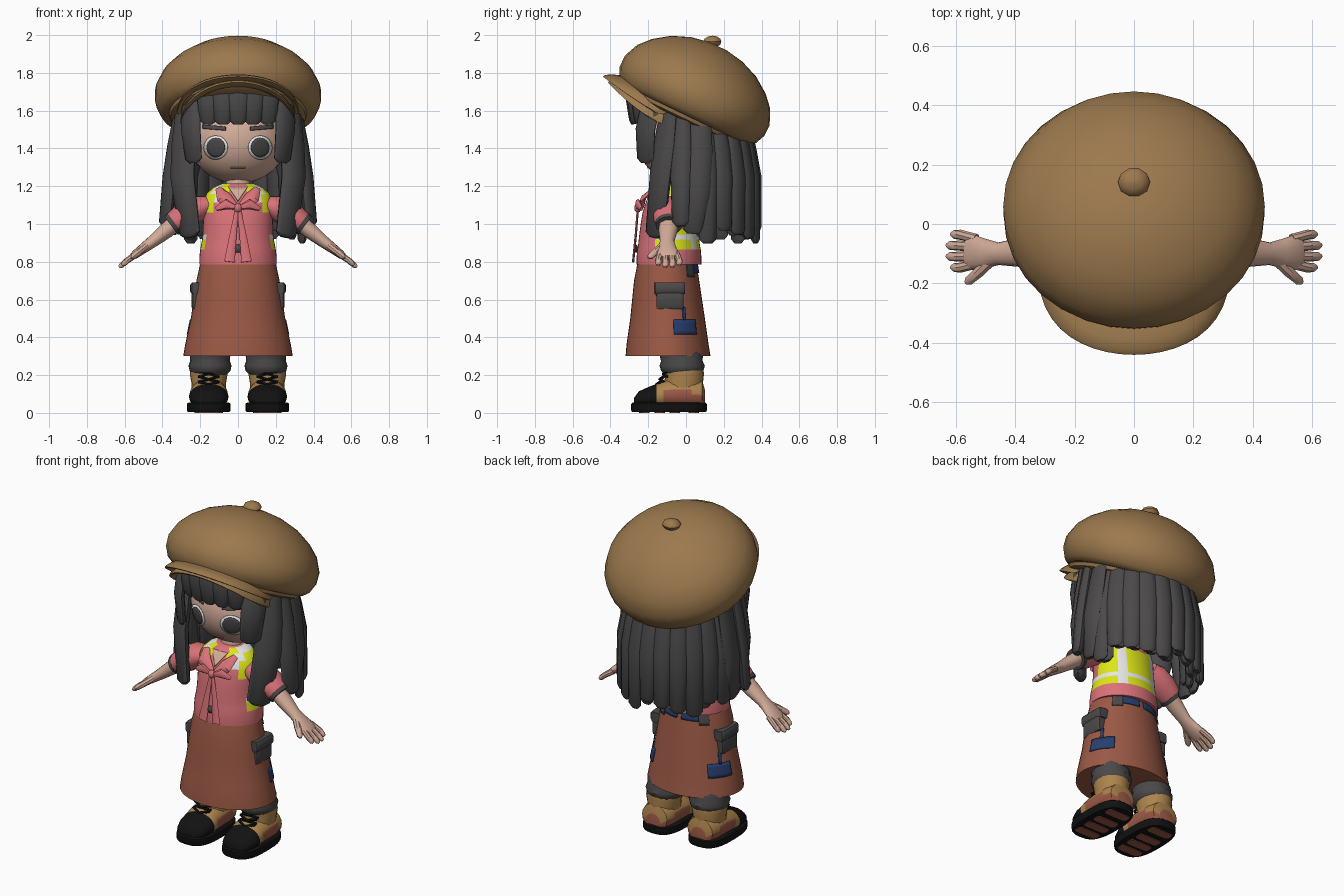
import bpy, bmesh, math
from mathutils import Vector as V

if "Cube" in bpy.data.objects:
    bpy.data.objects.remove(bpy.data.objects["Cube"])

COLOURS = dict(charcoal=(.07, .066, .066), hat_brown=(.33, .19, .075), skin=(.65, .41, .315),
               pink=(.7, .17, .19), rust=(.33, .1, .06), yellow=(.75, .83, .01),
               white=(.85, .85, .85), navy=(.02, .05, .16), black=(.006, .006, .006),
               tan=(.42, .23, .075))
MATS = {}
for label, rgb in COLOURS.items():
    m = bpy.data.materials.new(label)
    m.use_nodes = True
    m.diffuse_color = (*rgb, 1)
    m.node_tree.nodes["Principled BSDF"].inputs["Base Color"].default_value = (*rgb, 1)
    MATS[label] = m
made = []


def finish(name, bm, mats, rule=None):
    """Turn a bmesh into a named object; rule picks a colour name per face centre."""
    bmesh.ops.remove_doubles(bm, verts=bm.verts, dist=1e-5)
    bmesh.ops.recalc_face_normals(bm, faces=bm.faces)
    mats = mats.split()
    for f in bm.faces:
        if rule:
            f.material_index = mats.index(rule(f.calc_center_median()))
    me = bpy.data.meshes.new(name)
    bm.to_mesh(me)
    bm.free()
    for c in mats:
        me.materials.append(MATS[c])
    ob = bpy.data.objects.new(name, me)
    bpy.context.collection.objects.link(ob)
    made.append(ob)
    return ob


def loft(name, rings, mats, n=16, power=1, rule=None):
    """Skin rings of (centre, axis a, axis b) and cap both ends."""
    bm, loops = bmesh.new(), []
    bend = lambda t: math.copysign(abs(t) ** power, t)
    for c, a, b in rings:
        angles = [math.tau * i / n for i in range(n)]
        loops.append([bm.verts.new(V(c) + V(a) * bend(math.cos(t)) + V(b) * bend(math.sin(t)))
                      for t in angles])
    for lo, hi in zip(loops, loops[1:]):
        for i in range(n):
            j = (i + 1) % n
            bm.faces.new((lo[i], lo[j], hi[j], hi[i]))
    bm.faces.new(loops[0])
    bm.faces.new(loops[-1])
    return finish(name, bm, mats, rule)


def stack(name, rows, mats, x=0, **kw):
    """Horizontal rings from rows of (z, y, radius x, radius y)."""
    return loft(name, [((x, y, z), (rx, 0, 0), (0, ry, 0)) for z, y, rx, ry in rows], mats, **kw)


def tube(name, pts, sizes, side, mats, **kw):
    """Flattened tube along a path; sizes are half widths along and across side."""
    pts, rings = [V(p) for p in pts], []
    for i, p in enumerate(pts):
        t = (pts[min(i + 1, len(pts) - 1)] - pts[max(i - 1, 0)]).normalized()
        a = (V(side) - t * t.dot(V(side))).normalized()
        rings.append((p, a * sizes[i][0], t.cross(a) * sizes[i][1]))
    return loft(name, rings, mats, **kw)


def ball(name, c, r, mats, n=24, rows=12):
    steps = [math.pi * (i + .03) / (rows + .06) - math.pi / 2 for i in range(rows + 1)]
    return stack(name, [(c[2] + r[2] * math.sin(t), c[1], r[0] * math.cos(t), r[1] * math.cos(t))
                        for t in steps], mats, x=c[0], n=n)


def plate(name, fn, mats, nu=12, nv=4):
    """Thin sheet following the surface point function fn(u, v)."""
    bm = bmesh.new()
    g = [[bm.verts.new(fn(i / nu, j / nv)) for j in range(nv + 1)] for i in range(nu + 1)]
    for i in range(nu):
        for j in range(nv):
            bm.faces.new((g[i][j], g[i + 1][j], g[i + 1][j + 1], g[i][j + 1]))
    ob = finish(name, bm, mats)
    mod = ob.modifiers.new("thickness", "SOLIDIFY")
    mod.thickness, mod.offset = .006, 0


# Head, neck and painted face
HC, HR = V((0, -.02, 1.44)), V((.26, .235, .225))
ball("head", HC, HR, "skin", n=32, rows=16)
stack("neck", [(1.12, -.07, .07, .06), (1.28, -.05, .06, .06)], "skin")


def on_face(x, z, off):
    d = 1 - ((x - HC.x) / HR.x) ** 2 - ((z - HC.z) / HR.z) ** 2
    return V((x, HC.y - HR.y * math.sqrt(max(d, 0)) - off, z))


def face_disc(name, cx, cz, rx, rz, off, mat):
    plate(name, lambda u, v: on_face(cx + rx * v * math.cos(math.tau * u),
                                     cz + rz * v * math.sin(math.tau * u), off), mat, nu=24)


for s, tag in ((1, "left"), (-1, "right")):
    face_disc(tag + "_eye_white", s * .117, 1.405, .063, .063, .003, "white")
    face_disc(tag + "_pupil", s * .117, 1.405, .048, .052, .008, "charcoal")
    plate(tag + "_eyebrow", lambda u, v: on_face(s * (.065 + .12 * u), 1.495 + .01 * u + .02 * v, .008), "charcoal")
plate("mouth", lambda u, v: on_face(.08 * u - .04, 1.297 + .003 * v, .001), "tan")

# Cap: tilted crown, layered visor and top button
TILT = math.radians(25.6)
U, N = V((0, math.cos(TILT), -math.sin(TILT))), V((0, math.sin(TILT), math.cos(TILT)))
crown = [(-.035, .37), (-.01, .4), (.045, .424), (.11, .425), (.19, .39), (.25, .335),
         (.31, .25), (.35, .15), (.368, .05)]
loft("cap_crown", [(V((0, .03, 1.6)) - U * .02 + N * h, (r * 1.035, 0, 0), U * r) for h, r in crown],
     "hat_brown", n=32)
loft("cap_band", [(V((0, .02, 1.6)) - U * .025 + N * h, (r * .97, 0, 0), U * r)
                  for h, r in ((-.06, .35), (-.05, .37), (.01, .388))], "hat_brown", n=32)
for layer, drop, reach, flat in (("upper", 0, 1, .75), ("lower", .03, .94, 1)):
    rings = []
    for i in range(21):
        t = math.radians(-82 + 8.2 * i)
        sn, cs = math.sin(t), math.cos(t)
        inner = V((.3 * sn, -.29 * cs ** .7, 1.555 + .21 * cs ** flat - drop))
        outer = V((.328 * sn * reach, (-.05 - .39 * cs ** .6) * reach, 1.545 + .235 * cs ** flat - drop))
        rings.append(((inner + outer) / 2, (outer - inner) / 2, (0, -.003, .018)))
    loft(f"cap_visor_{layer}", rings, "hat_brown", n=10)
ball("cap_button", (0, .14, 1.965), (.054, .05, .032), "hat_brown", n=10, rows=6)

# Hair: scalp, fringe, side locks and two back layers
ball("hair_scalp", (0, .08, 1.5), (.3, .26, .27), "charcoal")


def lock(name, pts, wide, thick, side):
    path = [V(p) for p in pts]
    a, b, c = path
    tip = c + (c - b).normalized() * .022
    k = (.8, 1, 1, .85, .45)
    tube(name, [a, (a + b) / 2, b, c, tip], [(wide * f, thick * f) for f in k], side, "charcoal", n=10)


for i in range(5):
    x = (i - 2) * .08
    y = -.285 + x * x * 1.3
    lock(f"fringe_{i}", [(x, y + .01, 1.77), (x, y - .015, 1.66), (x, y, 1.55)], .058, .02, (1, x * 2, 0))
for s, tag in ((1, "left"), (-1, "right")):
    lock(tag + "_cheek_lock", [(s * .25, -.18, 1.66), (s * .25, -.215, 1.5), (s * .235, -.215, 1.345)],
         .07, .028, (s, 1, 0))
    lock(tag + "_front_lock", [(s * .28, -.09, 1.6), (s * .295, -.135, 1.25), (s * .255, -.165, .95)],
         .078, .04, (s, .8, 0))
    lock(tag + "_outer_lock", [(s * .31, -.02, 1.58), (s * .36, -.03, 1.25), (s * .385, -.03, 1.01)],
         .058, .035, (s * .5, 1, 0))
    lock(tag + "_rear_side_lock", [(s * .31, .08, 1.56), (s * .36, .06, 1.2), (s * .345, .04, .97)],
         .07, .03, (0, 1, 0))
for layer, count, r, top in (("outer", 11, .345, 1.52), ("inner", 10, .29, 1.45)):
    for i in range(count):
        t = math.radians(14 + 152 * i / (count - 1))
        d = V((math.cos(t), math.sin(t), 0))
        low = .92 + .045 * (i * 3 % 4) / 2 + (.02 if layer == "inner" else 0)
        base = V((0, .03, 0))
        lock(f"back_{layer}_lock_{i}", [base + d * (r - .05) + V((0, 0, top)),
                                        base + d * r + V((0, 0, 1.25)),
                                        base + d * (r + .005) + V((0, 0, low))],
             .056, .026, (-d.y, d.x, 0))


# Shirt and reflective vest
def shirt_colour(c):
    strap = .085 < abs(c.x) < .13
    if .86 < c.z < 1.11 and c.y > -.16 and (c.y > -.1 or c.z < .95):
        return "white" if .918 < c.z < .945 or (strap and c.y > 0) else "yellow"
    if c.z > 1.11 and abs(c.x) > .05 or c.z > 1.06 and abs(c.x) > .12:
        return "white" if strap else "yellow"
    return "pink"


stack("shirt", [(.785, -.09, .205, .172), (.82, -.09, .205, .172), (.865, -.09, .2, .168),
                (.892, -.09, .195, .163), (.918, -.09, .19, .16), (.945, -.09, .187, .157),
                (1, -.09, .185, .15), (1.06, -.09, .185, .14), (1.115, -.085, .182, .128),
                (1.16, -.08, .167, .115), (1.195, -.075, .13, .1), (1.215, -.07, .08, .08)],
      "pink yellow white", n=40, rule=shirt_colour)
plate("neck_opening", lambda u, v: V(((u - .5) * .1 * v, -.23 + .06 * v, 1.12 + .075 * v)), "skin")
ball("shirt_button", (0, -.265, .87), (.028, .012, .022), "charcoal", n=10, rows=6)
ball("bow_knot", (0, -.255, 1.085), (.022, .02, .025), "pink", n=10, rows=6)
for s, tag in ((1, "left"), (-1, "right")):
    tube(tag + "_collar", [(s * .015, -.235, 1.09), (s * .075, -.225, 1.14), (s * .1, -.165, 1.185)],
         [(.02, .012), (.042, .012), (.02, .012)], (1, 0, 0), "pink", n=8)
    tube(tag + "_bow_loop", [(0, -.255, 1.085), (s * .06, -.255, 1.105), (s * .115, -.235, 1.08)],
         [(.008, .008), (.028, .014), (.012, .008)], (0, 0, 1), "pink", n=8)
    tube(tag + "_bow_tail", [(s * .005, -.255, 1.08), (s * .025, -.265, .95), (s * .045, -.28, .8)],
         [(.01, .006), (.018, .006), (.028, .006)], (1, 0, 0), "pink", n=8)
    # Puffed sleeve, arm and hand
    tube(tag + "_sleeve", [(s * .16, -.08, 1.1), (s * .21, -.085, 1.085), (s * .28, -.09, 1.045), (s * .345, -.09, .998)],
         [(.075, .05), (.09, .07), (.09, .075), (.07, .06)], (0, 1, 0), "pink")
    tube(tag + "_cuff", [(s * .335, -.09, 1.005), (s * .354, -.09, .991)],
         [(.074, .064), (.07, .06)], (0, 1, 0), "charcoal")
    tube(tag + "_arm", [(s * .28, -.085, 1.045), (s * .38, -.095, .965), (s * .455, -.1, .905),
                        (s * .5, -.1, .872), (s * .545, -.095, .838), (s * .565, -.093, .822)],
         [(.055, .045), (.05, .042), (.038, .032), (.05, .027), (.06, .022), (.05, .015)], (0, 1, 0), "skin")
    for i in range(4):
        y = -.036 - i * .037
        reach = .015 if i in (1, 2) else 0
        tube(f"{tag}_finger_{i}", [(s * .53, y * .75 - .023, .845), (s * .585, y, .808),
                                   (s * (.605 + reach), y + .001, .789 - reach * .7),
                                   (s * (.615 + reach), y + .001, .783 - reach * .7)],
             [(.017, .017), (.017, .016), (.015, .014), (.007, .007)], (0, 1, 0), "skin", n=8)
    tube(tag + "_thumb", [(s * .475, -.115, .89), (s * .52, -.16, .855), (s * .555, -.19, .827), (s * .565, -.198, .82)],
         [(.022, .02), (.02, .018), (.017, .015), (.007, .007)], (0, 1, 0), "skin", n=8)

# Skirt with pockets and patches
SKIRT = [(.3, .29, -.32, .13), (.36, .28, -.315, .12), (.5, .25, -.295, .1),
         (.7, .22, -.275, .07), (.83, .192, -.25, .05)]


def skirt_at(z):
    for lo, hi in zip(SKIRT, SKIRT[1:]):
        if z <= hi[0]:
            k = (z - lo[0]) / (hi[0] - lo[0])
            _, rx, front, back = [p + (q - p) * k for p, q in zip(lo, hi)]
            return (front + back) / 2, rx, (back - front) / 2


def skirt_patch(name, s, a0, a1, z0, z1, mat):
    def point(u, v):
        z, t = z0 + (z1 - z0) * v, a0 + (a1 - a0) * u
        y, rx, ry = skirt_at(z)
        return V((s * (rx + .004) * math.cos(t), y + (ry + .004) * math.sin(t), z))
    plate(name, point, mat)


stack("skirt", [(z, *skirt_at(z)) for z in (.3, .33, .36, .43, .5, .6, .7, .77, .83)], "rust", n=40)
for s, tag in ((1, "left"), (-1, "right")):
    for part, z0, z1, w, grow in (("pocket", .55, .65, .073, .024), ("pocket_flap", .63, .69, .081, .03)):
        rows = [(z, k) for z, k in zip((z0, z0 + .012, z1 - .012, z1), (.7, 1, 1, .7))]
        stack(f"{tag}_{part}", [(z, -.085, .01 + grow * k, w) for z, k in rows],
              "charcoal", x=s * .213, n=16, power=.3)
    skirt_patch(tag + "_hip_patch", s, .16, .8, .415, .495, "navy")
    skirt_patch(tag + "_hip_strip", s, .42, .5, .49, .56, "navy")
    skirt_patch(tag + "_waist_patch", s, .7, 1.0, .72, .8, "charcoal")
    skirt_patch(tag + "_back_waist_band", s, 1.0, 1.5, .74, .8, "navy")


# Trousers and boots
def boot_colour(c):
    if c.y < -.15:
        return "black"
    return "rust" if -.13 < c.y < 0 and c.z < .13 or c.y > .03 and c.z < .085 else "tan"


for s, tag in ((1, "left"), (-1, "right")):
    x = s * .155
    stack(tag + "_trouser_leg", [(.2, -.02, .085, .09), (.222, -.02, .108, .112), (.25, -.02, .114, .12),
                                 (.275, -.022, .105, .11), (.3, -.025, .107, .114), (.34, -.04, .1, .11)],
          "charcoal", x=s * .148, n=20)
    foot = [(.1, .05, .05), (.085, .085, .08), (.03, .1, .085), (-.05, .1, .085), (-.12, .102, .08),
            (-.155, .105, .068), (-.2, .103, .058), (-.25, .085, .045), (-.275, .05, .025)]
    loft(tag + "_boot", [((x, y, .035 + h * .75), (w, 0, 0), (0, 0, h)) for y, w, h in foot],
         "tan black rust", n=20, rule=boot_colour)
    stack(tag + "_boot_shaft", [(.1, -.02, .09, .11), (.16, -.01, .092, .1), (.205, -.01, .1, .105),
                                (.225, -.01, .098, .103)], "tan", x=x, n=20)
    stack(tag + "_sole", [(.004, -.09, .11, .195), (.012, -.09, .115, .2), (.048, -.09, .115, .2),
                          (.054, -.09, .108, .193)], "black", x=x, n=28, power=.7)
    for i, y in enumerate((-.22, -.14, -.06, .04)):
        stack(f"{tag}_tread_{i}", [(0, y, .075, .028), (.006, y, .075, .028)], "rust", x=x, n=16, power=.3)
    for i in range(3):
        z, y = .15 + .028 * i, -.145 + .018 * i
        for d in (1, -1):
            tube(f"{tag}_lace_{i}_{d}", [(x - .055, y + .01, z - .014 * d), (x, y - .012, z),
                                         (x + .055, y + .01, z + .014 * d)],
                 [(.008, .008)] * 3, (0, 1, 0), "black", n=6)

# Smooth shading that keeps hard edges
bpy.ops.object.select_all(action="DESELECT")
for ob in made:
    ob.select_set(True)
bpy.context.view_layer.objects.active = made[0]
bpy.ops.object.shade_smooth_by_angle(angle=math.radians(40))
